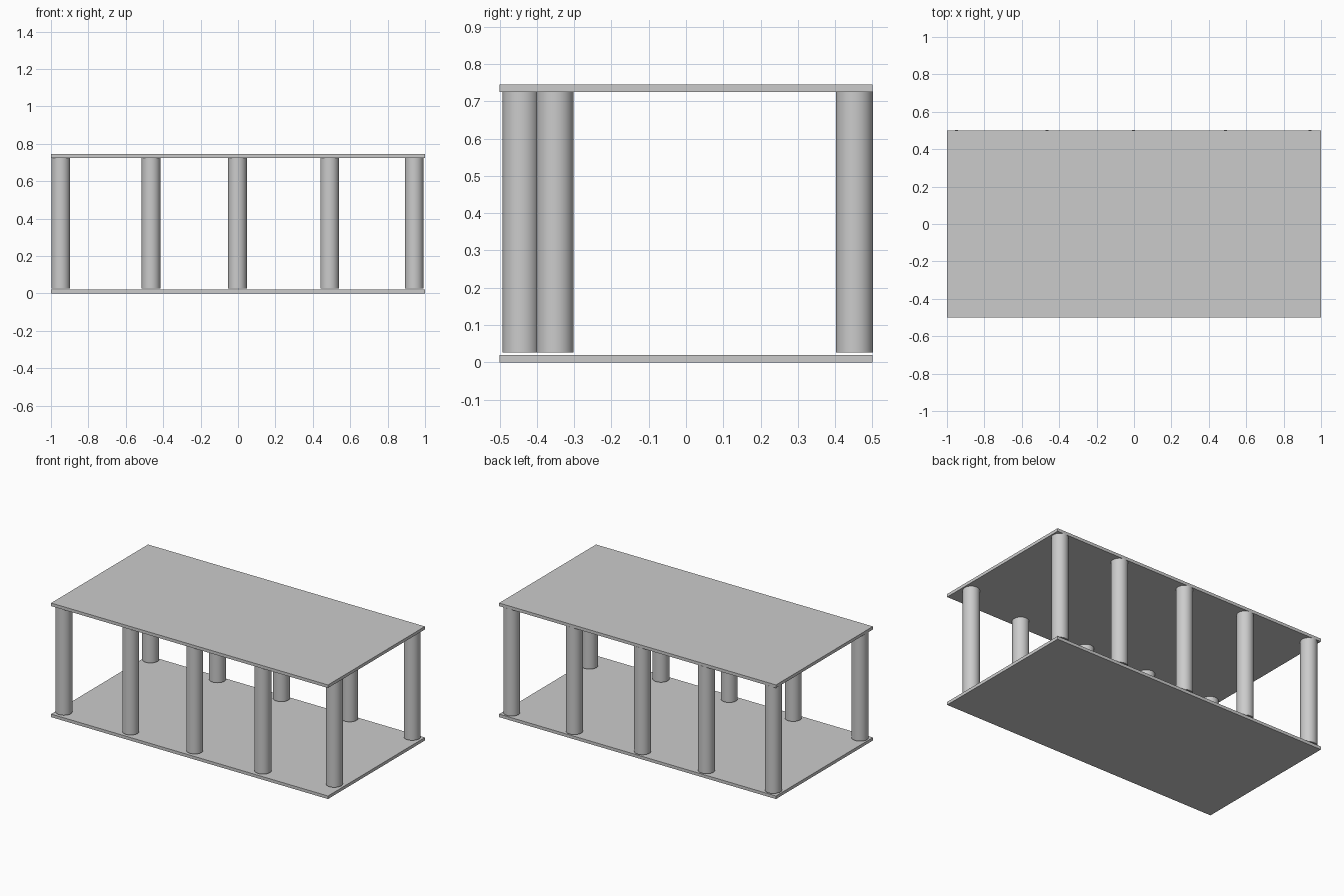
import bpy

if "Cube" in bpy.data.objects:
    bpy.data.objects.remove(bpy.data.objects["Cube"])

THICK, R = 0.02, 0.05
COL_Z0, COL_Z1 = 0.027, 0.726
TOP = 0.745


def plate(name, z0):
    bpy.ops.mesh.primitive_cube_add(size=1, location=(0, 0, z0 + THICK / 2))
    ob = bpy.context.object
    ob.name = name
    ob.scale = (2, 1, THICK)
    bpy.ops.object.transform_apply(location=False, rotation=False, scale=True)


def column(name, x, y):
    bpy.ops.mesh.primitive_cylinder_add(
        vertices=32, radius=R, depth=COL_Z1 - COL_Z0,
        location=(x, y, (COL_Z0 + COL_Z1) / 2))
    bpy.context.object.name = name
    bpy.ops.object.shade_smooth_by_angle()


# Floor and roof slabs
plate("floor_slab", 0)
plate("roof_slab", TOP - THICK)

# Two rows of columns; the last front column is set further back
xs = (-0.948, -0.465, -0.003, 0.49, 0.942)
front_ys = (-0.442, -0.442, -0.442, -0.442, -0.351)
for i, (x, y) in enumerate(zip(xs, front_ys), 1):
    column(f"front_column_{i}", x, y)
    column(f"back_column_{i}", x, 0.452)
